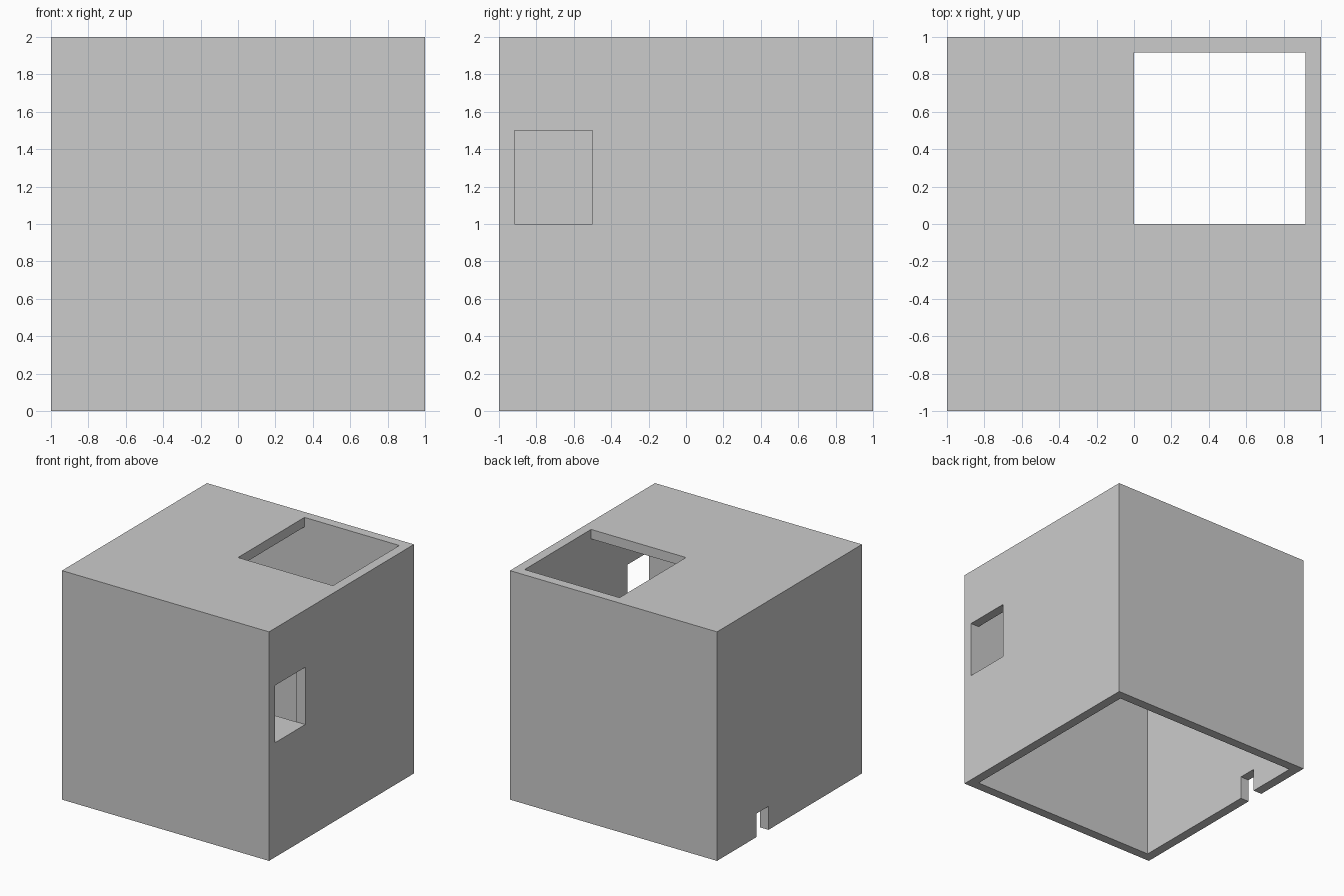
import bpy

if "Cube" in bpy.data.objects:
    bpy.data.objects.remove(bpy.data.objects["Cube"])

W = 0.083          # wall thickness
I = 1 - W          # inner wall plane


def box(name, lo, hi):
    size = [b - a for a, b in zip(lo, hi)]
    mid = [(a + b) / 2 for a, b in zip(lo, hi)]
    bpy.ops.mesh.primitive_cube_add(size=1, location=mid)
    ob = bpy.context.object
    ob.name = name
    ob.scale = size
    bpy.ops.object.transform_apply(location=True, rotation=False, scale=True)
    return ob


def combine(target, tool, operation):
    mod = target.modifiers.new(tool.name, 'BOOLEAN')
    mod.operation = operation
    mod.solver = 'EXACT'
    mod.object = tool
    bpy.context.view_layer.objects.active = target
    bpy.ops.object.modifier_apply(modifier=mod.name)
    bpy.data.objects.remove(tool)


# Hollow room, open at the bottom
room = box("room_shell", (-1, -1, 0), (1, 1, 2))
combine(room, box("cavity", (-I, -I, -0.5), (I, I, 2 - W)), 'DIFFERENCE')

# Roof hatch, side window and small doorway
openings = {
    "roof_hatch": ((0, 0, 1.8), (I, I, 2.2)),
    "side_window": ((0.8, -I, 1.0), (1.2, -0.5, 1.5)),
    "small_doorway": ((-1.2, 0.29, -0.2), (-0.8, 0.455, 0.205)),
}
for name, (lo, hi) in openings.items():
    combine(room, box(name, lo, hi), 'DIFFERENCE')

# Ledge level with the window sill
combine(room, box("window_ledge", (0, -1 + W / 2, 1 - W), (1 - W / 2, -0.5, 1.0)), 'UNION')
